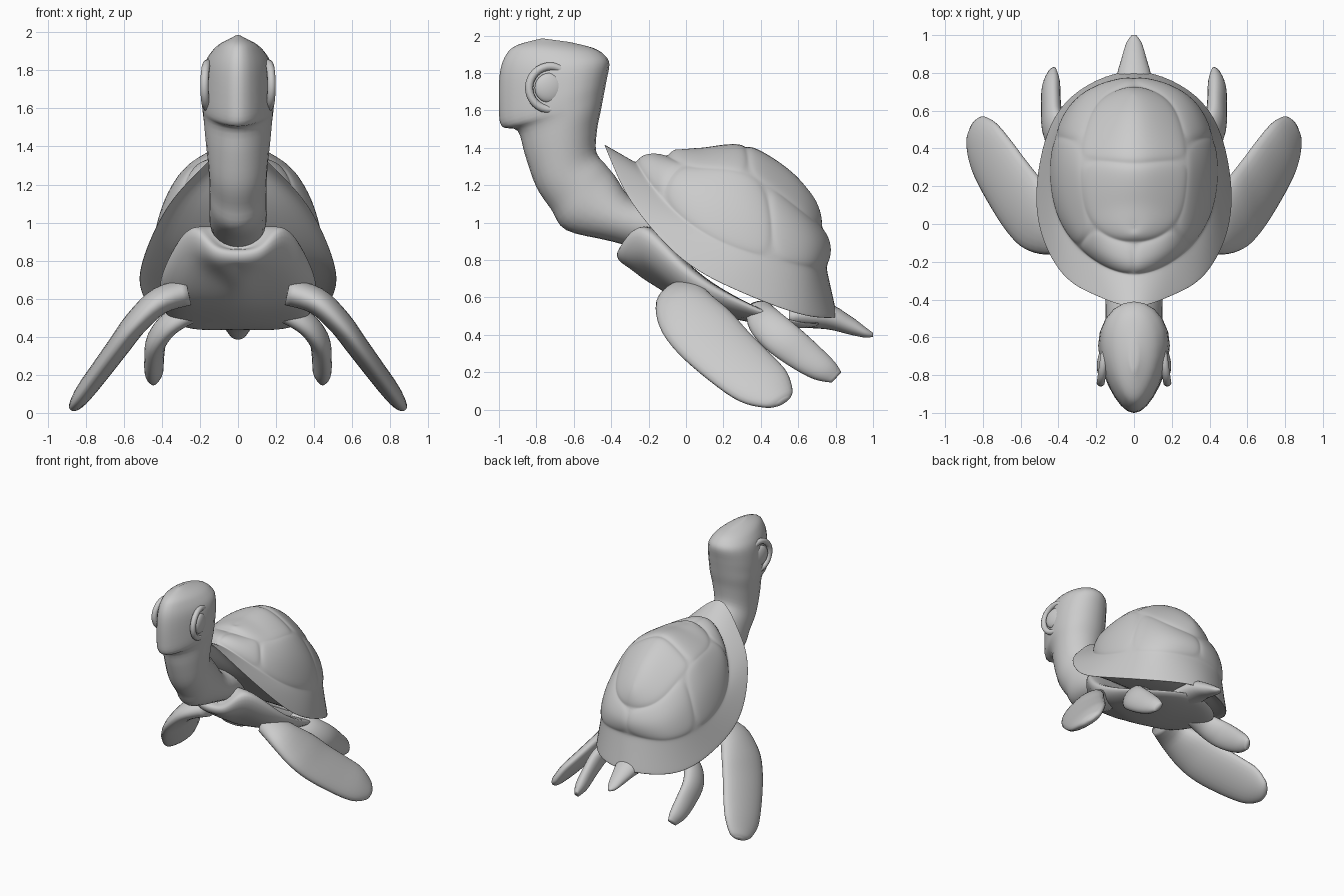
import bpy, bmesh, math
from mathutils import Vector

if "Cube" in bpy.data.objects:
    bpy.data.objects.remove(bpy.data.objects["Cube"])


def catmull(rows, steps, closed=False):
    """Interpolate rows of numbers with a Catmull-Rom curve."""
    n, out = len(rows), []
    at = (lambda i: rows[i % n]) if closed else (lambda i: rows[min(max(i, 0), n - 1)])
    for i in range(n if closed else n - 1):
        for s in range(steps):
            t = s / steps
            out.append([0.5 * (2 * b + (c - a) * t + (2 * a - 5 * b + 4 * c - d) * t * t
                               + (3 * b - a - 3 * c + d) * t ** 3)
                        for a, b, c, d in zip(at(i - 1), at(i), at(i + 1), at(i + 2))])
    if not closed:
        out.append(list(rows[-1]))
    return out


def finish(name, bm, subdiv=0):
    bmesh.ops.recalc_face_normals(bm, faces=bm.faces)
    me = bpy.data.meshes.new(name)
    bm.to_mesh(me)
    bm.free()
    for p in me.polygons:
        p.use_smooth = True
    ob = bpy.data.objects.new(name, me)
    bpy.context.collection.objects.link(ob)
    if subdiv:
        m = ob.modifiers.new("Subdivision", 'SUBSURF')
        m.levels = m.render_levels = subdiv
    return ob


def bridge(bm, rings):
    """Skin closed rings of points; returns the rows of faces."""
    vs = [[bm.verts.new(p) for p in r] for r in rings]
    n = len(vs[0])
    return [[bm.faces.new((a[i], a[(i + 1) % n], b[(i + 1) % n], b[i])) for i in range(n)]
            for a, b in zip(vs, vs[1:])]


def limb(name, sections, blade=False, egg=False, mirror=1, steps=4, n=24):
    """Loft ellipses given as edge point, opposite edge point, half thickness (, egg taper)."""
    rows = catmull(sections, steps)
    mids = [(Vector(r[:3]) + Vector(r[3:6])) / 2 for r in rows]
    rings = []
    for i, r in enumerate(rows):
        axis = (Vector(r[:3]) - Vector(r[3:6])) / 2
        side = Vector((1, 0, 0))
        if blade:
            run = mids[min(i + 1, len(mids) - 1)] - mids[max(i - 1, 0)]
            side = axis.cross(run).normalized()
        k = r[7] if egg else 0
        ring = []
        for j in range(n):
            t = 2 * math.pi * j / n
            p = mids[i] + axis * math.cos(t) + side * (r[6] * math.sin(t) * (1 - k * math.cos(t)))
            ring.append((p.x * mirror, p.y, p.z))
        rings.append(ring)
    bm = bmesh.new()
    bridge(bm, rings)
    bm.verts.ensure_lookup_table()
    bm.faces.new(bm.verts[:n])
    bm.faces.new(bm.verts[-n:])
    return finish(name, bm)


def loop(half):
    """Half outline, front to back, mirrored into a smooth closed ring of 24 points."""
    full = half + [(-x, y, z) for x, y, z in half[-2:0:-1]]
    return [Vector(p) for p in catmull(full, 2, True)]


def blend(a, b, t):
    return [p.lerp(q, t) for p, q in zip(a, b)]


# Carapace: rim, flange, domed side scutes, top plates
rim = loop([(0, -.45, 1.44), (.2, -.385, 1.28), (.38, -.28, 1.08), (.51, -.02, .79),
            (.51, .3, .62), (.38, .65, .49), (0, .83, .49)])
groove = loop([(0, -.27, 1.33), (.2, -.2, 1.22), (.37, -.03, 1.03), (.44, .2, .89),
               (.42, .46, .81), (.29, .68, .76), (0, .755, .77)])
upper = loop([(0, -.1, 1.355), (.15, -.06, 1.33), (.25, .05, 1.29), (.28, .25, 1.28),
              (.27, .42, 1.21), (.2, .64, 1.04), (0, .73, .97)])
ridge = loop([(0, -.03, 1.37), (0, .04, 1.385), (0, .12, 1.40), (0, .25, 1.425),
              (0, .38, 1.40), (0, .56, 1.28), (0, .67, 1.13)])
core = Vector((0, .22, .95))
under = blend(rim, [core] * 24, .14)
centre = [Vector((0, p.y, p.z)) for p in under]
dome = [p + (p - Vector((0, .2, .85))).normalized() * .035 for p in blend(groove, upper, .5)]
plate = [p + Vector((0, .01, .02)) for p in blend(upper, ridge, .5)]
bm = bmesh.new()
rows = bridge(bm, [centre, under, blend(under, rim, .85), rim, blend(rim, groove, .15),
                   blend(rim, groove, .9), groove, dome, upper, plate, ridge])
bmesh.ops.remove_doubles(bm, verts=bm.verts, dist=1e-4)
bmesh.ops.recalc_face_normals(bm, faces=bm.faces)
side_rows, top_rows = rows[6:8], rows[8:10]
groups = [[f for r in side_rows for f in r[a:b]]
          for a, b in ((0, 3), (3, 8), (8, 12), (12, 16), (16, 21), (21, 24))]
groups += [[f for r in top_rows for f in r[:7] + r[17:]], [f for r in top_rows for f in r[7:17]]]
for g in groups:
    bmesh.ops.inset_region(bm, faces=g, thickness=.02, depth=.014, use_even_offset=True)
finish("carapace", bm, 2)

# Belly plate with a scooped collar under the neck
edge = loop([(0, -.37, .86), (.13, -.37, .88), (.27, -.26, 1.0), (.43, 0, .75),
             (.42, .3, .58), (.32, .6, .47), (0, .75, .47)])
lower = loop([(0, -.37, .80), (.14, -.35, .80), (.26, -.23, .81), (.36, 0, .6),
              (.36, .3, .5), (.27, .58, .43), (0, .7, .44)])
keel = loop([(0, -.3, .76), (0, -.22, .69), (0, -.12, .61), (0, .02, .54),
             (0, .25, .48), (0, .45, .45), (0, .6, .435)])
inner = [Vector((p.x * .8, p.y * .9 + .04, p.z)) for p in edge]
bm = bmesh.new()
bridge(bm, [[Vector((0, p.y, p.z)) for p in inner], inner, edge, lower,
            blend(lower, keel, .5), keel])
bmesh.ops.remove_doubles(bm, verts=bm.verts, dist=1e-4)
finish("belly_plate", bm, 2)

# Neck and head in one sweep: throat point, nape point, half width, taper to the beak
profile = [(-.1, .82, -.1, 1.1, .13, 0), (-.4, .90, -.28, 1.12, .15, 0),
           (-.64, .96, -.38, 1.25, .15, 0), (-.72, 1.07, -.43, 1.31, .15, 0),
           (-.80, 1.19, -.48, 1.38, .155, 0), (-.86, 1.36, -.475, 1.5, .17, .1),
           (-.90, 1.49, -.455, 1.6, .18, .2), (-.985, 1.515, -.44, 1.68, .182, .28),
           (-1.0, 1.62, -.425, 1.76, .182, .28), (-.995, 1.8, -.41, 1.85, .17, .25),
           (-.96, 1.9, -.44, 1.9, .135, .2), (-.9, 1.95, -.5, 1.935, .09, .1),
           (-.77, 1.985, -.62, 1.965, .02, 0)]
limb("neck_and_head", [(0, a, b, 0, c, d, w, k) for a, b, c, d, w, k in profile], egg=True)

# Tail
limb("tail", [(0, y, lo, 0, y, hi, w) for y, lo, hi, w in
              [(.55, .44, .56, .13), (.75, .43, .57, .1), (.88, .40, .5, .065),
               (.96, .385, .44, .04), (1.0, .39, .41, .012)]])

# Flippers: leading edge, trailing edge, half thickness
front = [(.26, -.1, .63, .26, .12, .64, .07), (.42, -.16, .57, .40, .13, .61, .07),
         (.56, -.14, .44, .5, .24, .52, .065), (.66, -.05, .31, .58, .34, .41, .06),
         (.77, .12, .16, .67, .46, .29, .055), (.85, .28, .05, .74, .54, .2, .05),
         (.88, .42, .015, .80, .57, .1, .035), (.87, .5, .03, .84, .55, .06, .012)]
hind = [(.22, .32, .52, .22, .46, .55, .05), (.36, .34, .43, .34, .5, .52, .055),
        (.44, .42, .33, .41, .6, .44, .055), (.46, .55, .235, .42, .70, .35, .05),
        (.46, .68, .165, .42, .79, .26, .045), (.45, .78, .145, .42, .83, .2, .02)]
for s, label in ((1, "right"), (-1, "left")):
    limb("front_flipper_" + label, front, blade=True, mirror=s)
    limb("hind_flipper_" + label, hind, blade=True, mirror=s)

    # Eye with a soft socket rim
    turn = (0, math.radians(90), math.radians(s * 8))
    bpy.ops.mesh.primitive_uv_sphere_add(segments=24, ring_count=12, radius=1,
                                         location=(s * .165, -.73, 1.72), rotation=turn)
    eye = bpy.context.object
    eye.scale = (.08, .08, .03)
    eye.name = "eye_" + label
    bpy.ops.mesh.primitive_torus_add(major_segments=32, minor_segments=10, major_radius=.115,
                                     minor_radius=.022, location=(s * .16, -.725, 1.72), rotation=turn)
    socket = bpy.context.object
    socket.name = "eye_socket_" + label
    for ob in (eye, socket):
        for p in ob.data.polygons:
            p.use_smooth = True
